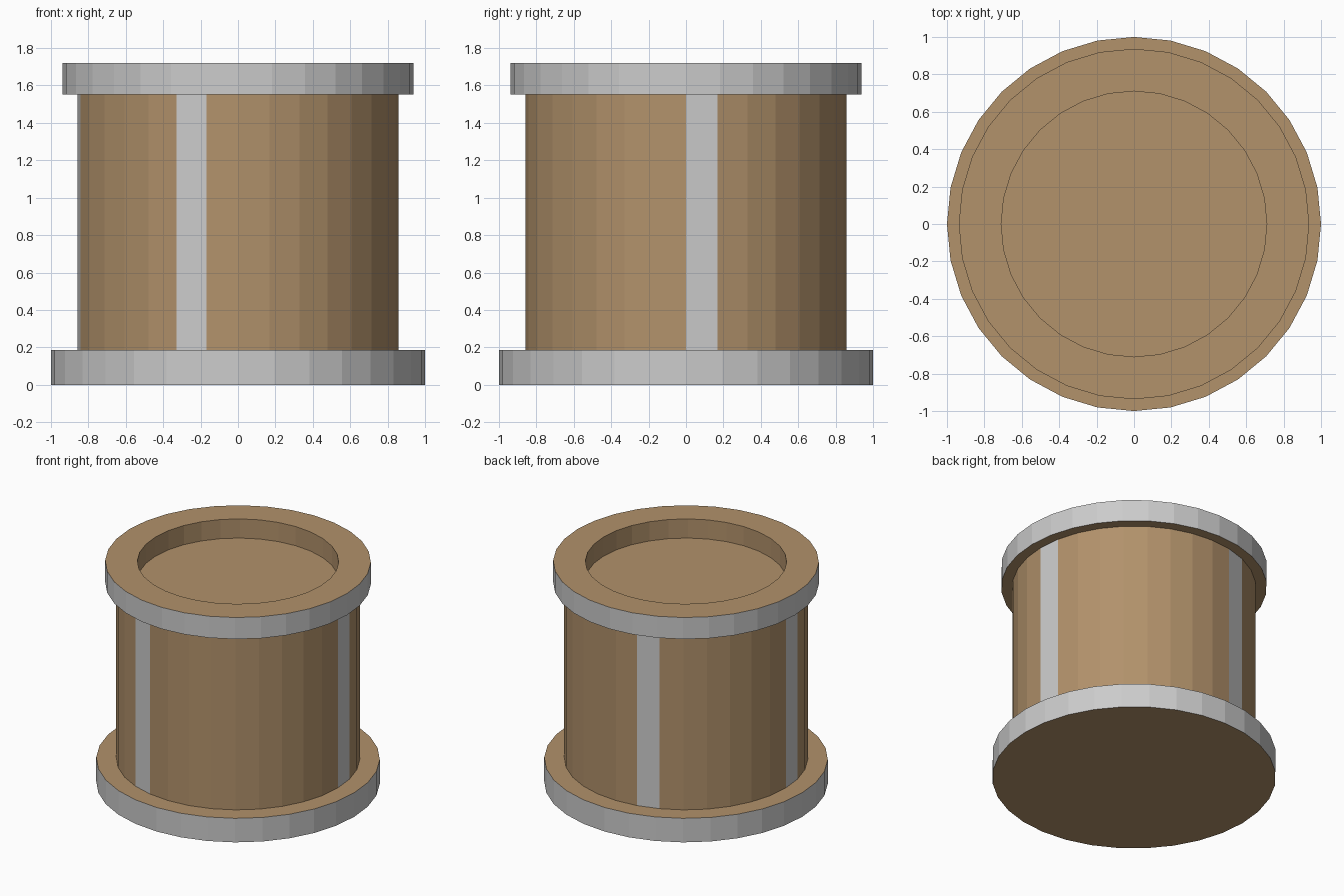
import bpy, bmesh
from math import cos, sin, tau

if "Cube" in bpy.data.objects:
    bpy.data.objects.remove(bpy.data.objects["Cube"])

SIDES = 32
STRIPES = {0, 9, 16, 22}          # body facets painted grey

# Lathe profile (radius, z) from the underside up to the recessed top
PROFILE = [
    (1.0, 0.0), (1.0, 0.187),        # base flange
    (0.859, 0.187), (0.859, 1.552),  # drum wall
    (0.937, 1.552), (0.937, 1.72),   # top rim
    (0.71, 1.72), (0.71, 1.571),     # recess
]
FLANGE_BANDS, WALL_BAND = {0, 4}, 2


def material(name, rgb):
    m = bpy.data.materials.new(name)
    m.diffuse_color = (*rgb, 1)
    m.use_nodes = True
    m.node_tree.nodes["Principled BSDF"].inputs["Base Color"].default_value = m.diffuse_color
    return m


bm = bmesh.new()
rings = [[bm.verts.new((r * cos(tau * i / SIDES), r * sin(tau * i / SIDES), z))
          for i in range(SIDES)] for r, z in PROFILE]

# Side bands: grey flange edges, tan elsewhere, grey stripes on the drum wall
for band, (low, high) in enumerate(zip(rings, rings[1:])):
    for i in range(SIDES):
        j = (i + 1) % SIDES
        face = bm.faces.new((low[i], low[j], high[j], high[i]))
        grey = band in FLANGE_BANDS or (band == WALL_BAND and i in STRIPES)
        face.material_index = 1 if grey else 0

# Underside and recess floor
bm.faces.new(rings[0][::-1])
bm.faces.new(rings[-1])

mesh = bpy.data.meshes.new("drum")
bm.to_mesh(mesh)
bm.free()
mesh.materials.append(material("tan", (0.445, 0.287, 0.147)))
mesh.materials.append(material("grey", (0.64, 0.64, 0.64)))
drum = bpy.data.objects.new("drum", mesh)
bpy.context.collection.objects.link(drum)
